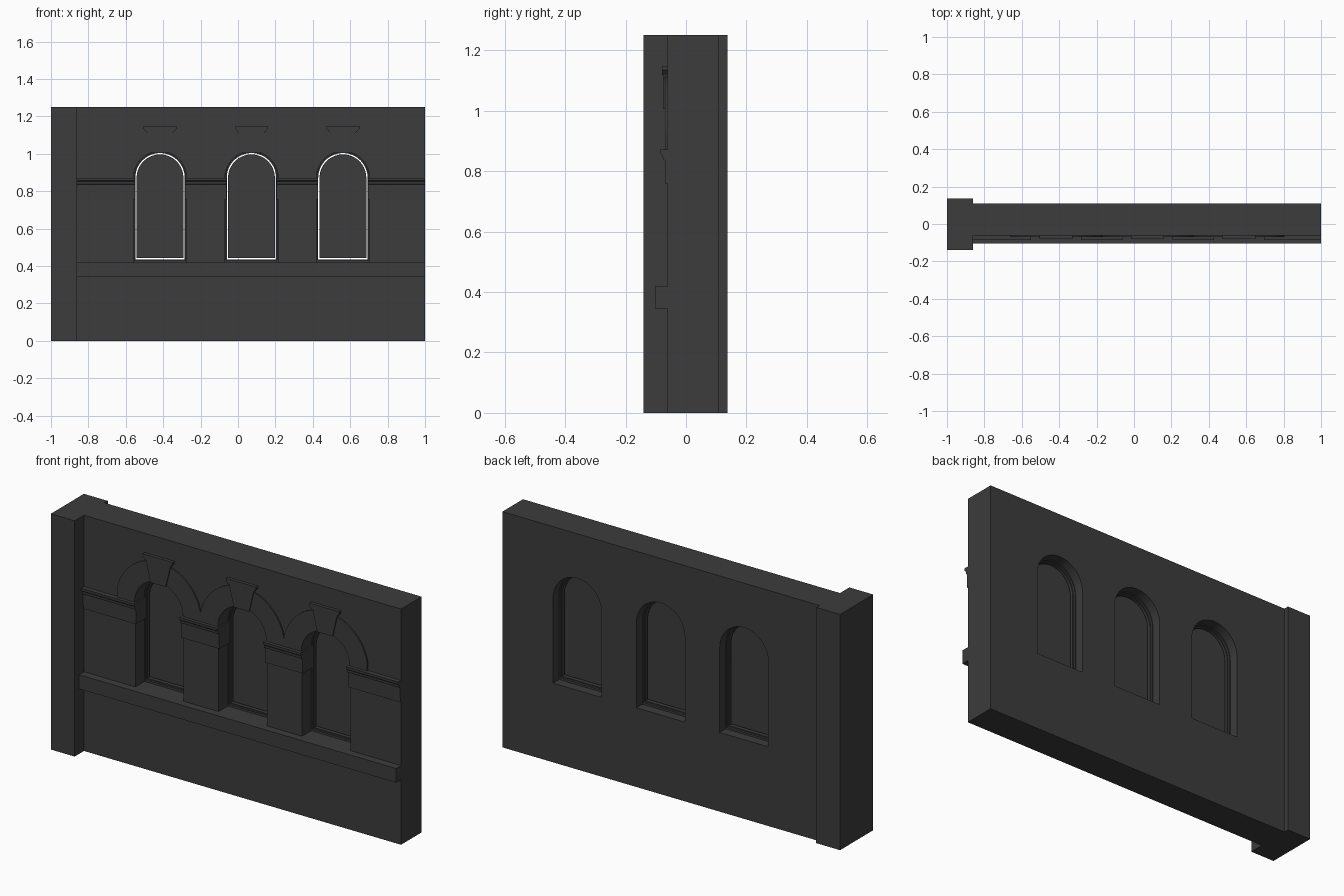
import bpy
import math
from mathutils import Matrix

cube = bpy.data.objects.get("Cube")
if cube:
    bpy.data.objects.remove(cube, do_unlink=True)

# One dark stone colour
stone = bpy.data.materials.new("dark_stone")
stone.use_nodes = True
stone.diffuse_color = (0.045, 0.045, 0.045, 1)
stone.node_tree.nodes["Principled BSDF"].inputs["Base Color"].default_value = (0.045, 0.045, 0.045, 1)

FRONT, BACK = -0.062, 0.11
LEFT_END, RIGHT_END = -0.86, 1.0
TOP, SPRING, LEDGE_TOP = 1.25, 0.872, 0.42
PITCH = 0.489
CENTRES = [0.072 + i * PITCH for i in (-1, 0, 1)]
HALF = 0.142


def extrude(name, outlines, low, high, along="y"):
    """Extrude closed outlines (inner ones become holes) along y or x."""
    curve = bpy.data.curves.new(name, "CURVE")
    curve.dimensions = "2D"
    curve.fill_mode = "BOTH"
    curve.extrude = (high - low) / 2
    for outline in outlines:
        spline = curve.splines.new("POLY")
        spline.points.add(len(outline) - 1)
        for point, (u, v) in zip(spline.points, outline):
            point.co = (u, v, 0, 1)
        spline.use_cyclic_u = True
    temp = bpy.data.objects.new(name + "_outline", curve)
    bpy.context.collection.objects.link(temp)
    graph = bpy.context.evaluated_depsgraph_get()
    mesh = bpy.data.meshes.new_from_object(temp.evaluated_get(graph))
    bpy.data.objects.remove(temp, do_unlink=True)
    bpy.data.curves.remove(curve)
    middle = (low + high) / 2
    if along == "y":
        turn = Matrix.Translation((0, middle, 0)) @ Matrix.Rotation(math.pi / 2, 4, "X")
    else:
        turn = (Matrix.Translation((middle, 0, 0)) @ Matrix.Rotation(math.pi / 2, 4, "Z")
                @ Matrix.Rotation(math.pi / 2, 4, "X"))
    mesh.transform(turn)
    mesh.materials.clear()
    mesh.materials.append(stone)
    mesh.name = name
    obj = bpy.data.objects.new(name, mesh)
    bpy.context.collection.objects.link(obj)
    bpy.ops.object.select_all(action="DESELECT")
    obj.select_set(True)
    bpy.context.view_layer.objects.active = obj
    bpy.ops.object.shade_smooth_by_angle(angle=math.radians(30))
    return obj


def rect(x0, x1, z0, z1):
    return [(x0, z0), (x1, z0), (x1, z1), (x0, z1)]


def arc(x, radius, steps=32):
    angles = [math.pi * i / steps for i in range(steps + 1)]
    return [(x + radius * math.cos(a), SPRING + radius * math.sin(a)) for a in angles]


def arched(x, half, bottom):
    """Round-headed opening outline."""
    return [(x - half, bottom), (x + half, bottom)] + arc(x, half)


# Wall with three round-headed openings, and the end pillar
extrude("wall", [rect(LEFT_END, RIGHT_END, 0, TOP)]
        + [arched(x, HALF, LEDGE_TOP) for x in CENTRES], FRONT, BACK)
extrude("end_pillar", [rect(-1, LEFT_END, 0, TOP)], -0.14, 0.137)

# Projecting sill ledge
extrude("sill_ledge", [rect(LEFT_END, RIGHT_END, 0.345, LEDGE_TOP)], -0.103, FRONT)

# Moulded imposts between the openings
impost = [(0.015, 0.757), (-0.068, 0.757), (-0.07, 0.835), (-0.076, 0.838),
          (-0.078, 0.853), (-0.085, 0.858), (-0.086, SPRING), (0.015, SPRING)]
edges = [LEFT_END] + [x + s * 0.134 for x in CENTRES for s in (-1, 1)] + [RIGHT_END]
for i in range(0, len(edges), 2):
    extrude(f"impost_{i // 2 + 1}", [impost], edges[i], edges[i + 1], along="x")

for n, x in enumerate(CENTRES, 1):
    # Arch surround, trimmed where neighbours meet
    limit = PITCH / 2
    outer = [(min(max(u, x - limit), x + limit), v) for u, v in arc(x, 0.249, 48)]
    extrude(f"arch_surround_{n}", [outer + arc(x, HALF)[::-1]], -0.069, FRONT)

    # Tapered keystone and its cap
    extrude(f"keystone_{n}", [[(x - 0.045, 1.005), (x + 0.045, 1.005),
                               (x + 0.072, 1.12), (x - 0.072, 1.12)]], -0.075, FRONT)
    extrude(f"keystone_cap_{n}", [[(x - 0.074, 1.118), (x + 0.074, 1.118),
                                   (x + 0.088, 1.135), (x + 0.088, 1.148),
                                   (x - 0.088, 1.148), (x - 0.088, 1.135)]], -0.079, FRONT)

    # Stepped window frame and the panel standing free inside it
    extrude(f"outer_frame_{n}", [arched(x, HALF, LEDGE_TOP),
                                 arched(x, 0.137, 0.43)], 0.015, 0.06)
    extrude(f"inner_frame_{n}", [arched(x, 0.137, 0.43),
                                 arched(x, 0.132, 0.436)], 0.025, 0.048)
    extrude(f"window_panel_{n}", [arched(x, 0.125, 0.443)], 0.032, 0.04)
